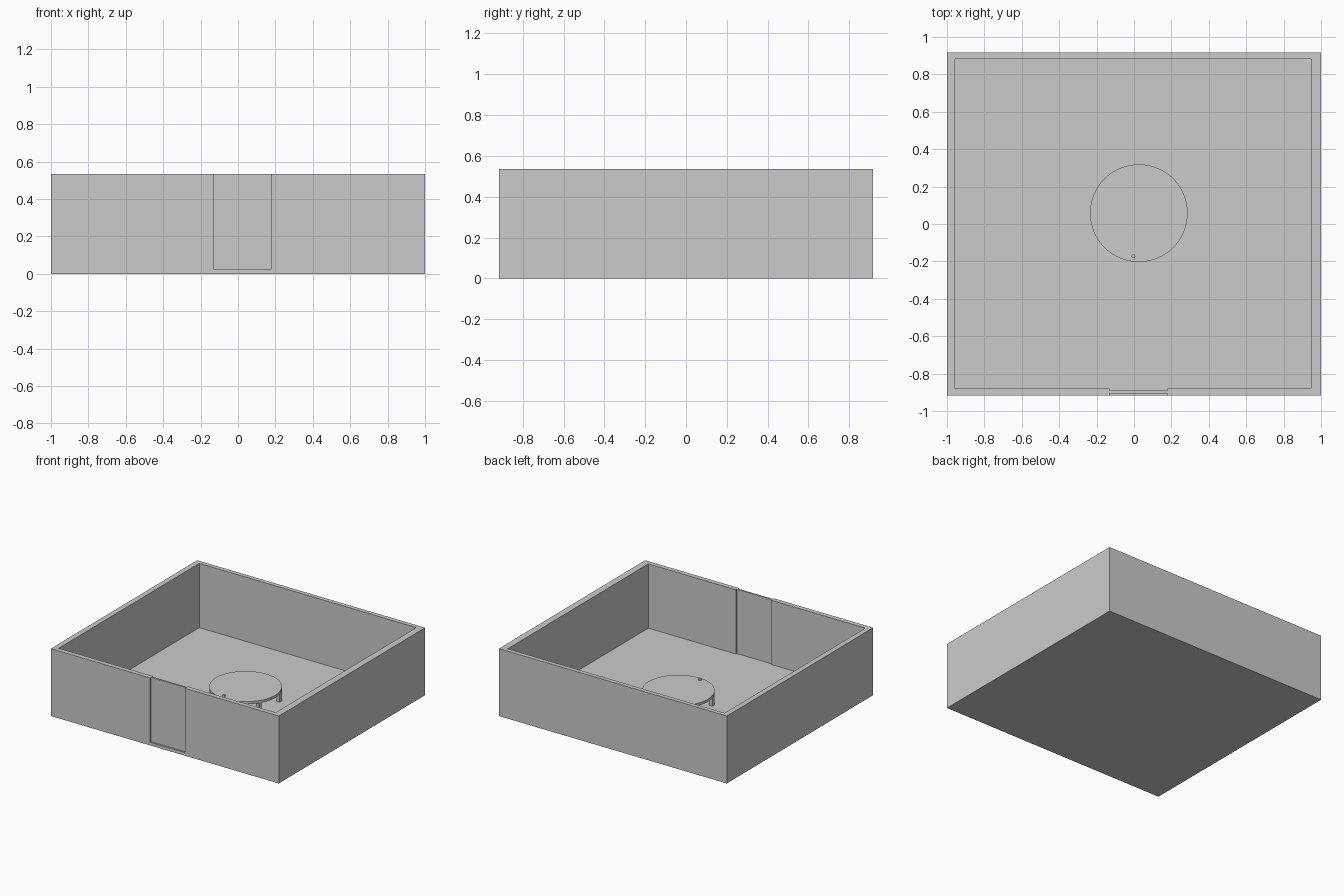
import bpy, math

if "Cube" in bpy.data.objects:
    bpy.data.objects.remove(bpy.data.objects["Cube"])


def box(name, x0, x1, y0, y1, z0, z1):
    """Box from its minimum and maximum extents."""
    bpy.ops.mesh.primitive_cube_add(
        size=1, location=((x0 + x1) / 2, (y0 + y1) / 2, (z0 + z1) / 2))
    ob = bpy.context.object
    ob.name = name
    ob.scale = (x1 - x0, y1 - y0, z1 - z0)
    bpy.ops.object.transform_apply(location=False, rotation=False, scale=True)
    return ob


def cylinder(name, x, y, z0, z1, radius, sides):
    bpy.ops.mesh.primitive_cylinder_add(
        vertices=sides, radius=radius, depth=z1 - z0, location=(x, y, (z0 + z1) / 2))
    ob = bpy.context.object
    ob.name = name
    bpy.ops.object.shade_smooth_by_angle(angle=math.radians(30))
    return ob


def cut(target, cutter):
    """Subtract a hidden helper from the target."""
    mod = target.modifiers.new("cut", 'BOOLEAN')
    mod.operation = 'DIFFERENCE'
    mod.solver = 'EXACT'
    mod.object = cutter
    bpy.context.view_layer.objects.active = target
    bpy.ops.object.modifier_apply(modifier=mod.name)
    bpy.data.objects.remove(cutter, do_unlink=True)


HEIGHT, FLOOR, HALF_Y = 0.535, 0.025, 0.917
DOOR_L, DOOR_R = -0.13, 0.178

# Room shell: floor and four walls, open at the top, with a doorway in front
room = box("room_walls_and_floor", -1, 1, -HALF_Y, HALF_Y, 0, HEIGHT)
cut(room, box("interior_cutter", -0.958, 0.947, -0.88, 0.883, FLOOR, 1))
cut(room, box("doorway_cutter", DOOR_L, DOOR_R, -1, -0.8, FLOOR, 1))

# Thin door set back in the doorway
box("door", DOOR_L, DOOR_R, -0.905, -0.891, FLOOR, HEIGHT)

# Round table with four square legs
TX, TY, TOP = 0.026, 0.058, 0.137
cylinder("table_top", TX, TY, TOP - 0.02, TOP, 0.261, 64)
for sx, side in ((-1, "left"), (1, "right")):
    for sy, end in ((-1, "front"), (1, "back")):
        x, y, h = TX + sx * 0.204, TY + sy * 0.128, 0.014
        box(f"table_leg_{end}_{side}", x - h, x + h, y - h, y + h, FLOOR, TOP - 0.02)

# Small peg on the table
cylinder("table_peg", -0.003, -0.172, TOP, TOP + 0.015, 0.01, 16)
